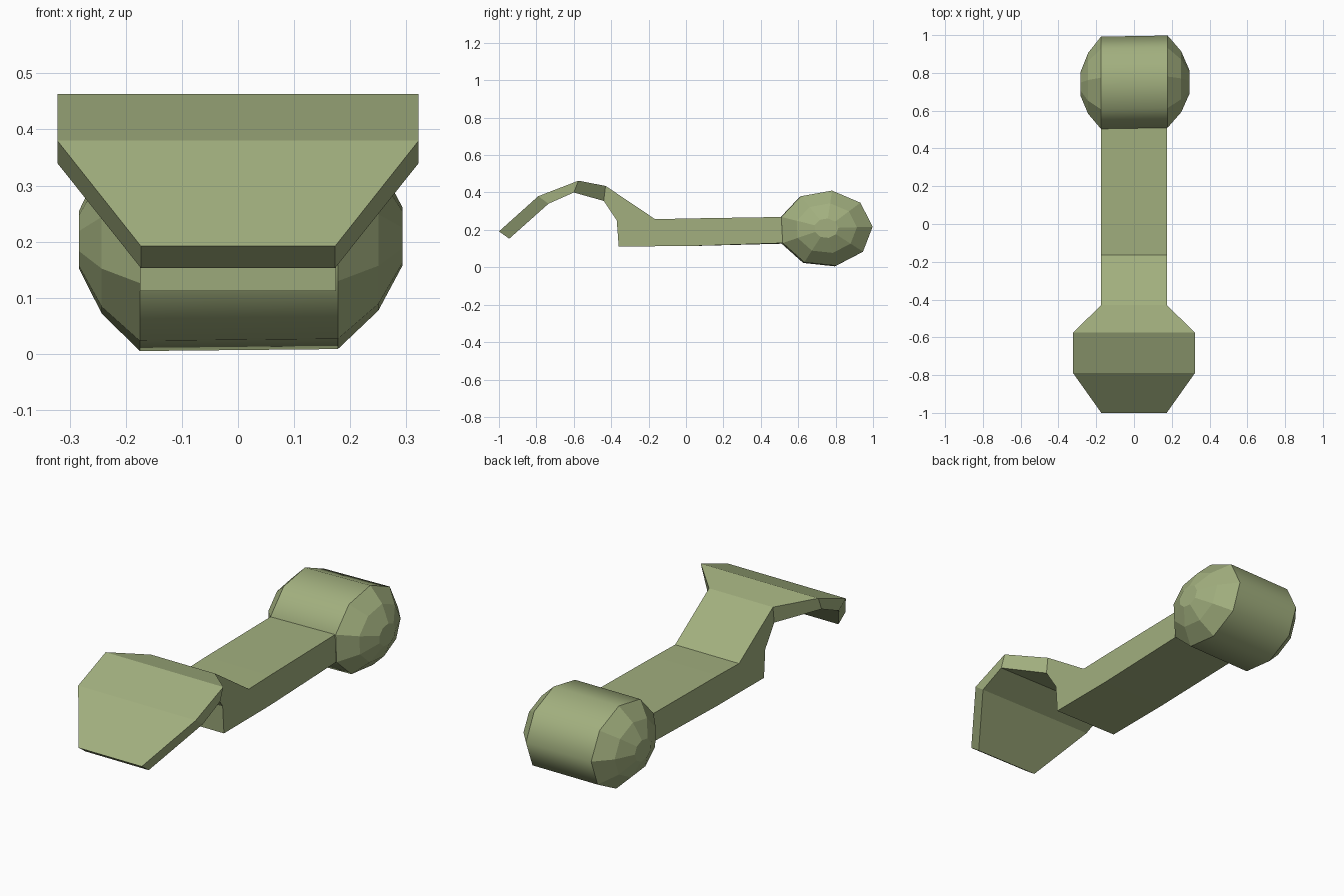
import bpy, bmesh
from math import sin, cos, radians

if "Cube" in bpy.data.objects:
    bpy.data.objects.remove(bpy.data.objects["Cube"])

mat = bpy.data.materials.new("olive")
mat.diffuse_color = (0.36, 0.43, 0.21, 1)
mat.use_nodes = True
mat.node_tree.nodes["Principled BSDF"].inputs["Base Color"].default_value = mat.diffuse_color


def finish(name, bm):
    bmesh.ops.recalc_face_normals(bm, faces=bm.faces[:])
    mesh = bpy.data.meshes.new(name)
    bm.to_mesh(mesh)
    bm.free()
    mesh.materials.append(mat)
    obj = bpy.data.objects.new(name, mesh)
    bpy.context.collection.objects.link(obj)
    return obj


def loft(bm, rings):
    """Join consecutive rings of vertices with quads."""
    strips = []
    for a, b in zip(rings, rings[1:]):
        n = len(a)
        strips.append([bm.faces.new((a[i], a[(i + 1) % n], b[(i + 1) % n], b[i]))
                       for i in range(n)])
    return strips


SIDES = 9


def knob_point(i, x, scale=1.0):
    """Point on the slightly skewed nine-sided knob."""
    a = radians(2.5 + 360 / SIDES * i)
    return (x, 0.745 + 0.25 * scale * cos(a) + 0.017 * x,
            0.206 + 0.204 * scale * sin(a) + 0.01 * x)


# Knob: smooth barrel with faceted domed ends
bm = bmesh.new()
profile = [(-0.283, 0.26), (-0.243, 0.66), (-0.175, 1.0),
           (0.178, 1.0), (0.25, 0.66), (0.293, 0.26)]
rings = [[bm.verts.new(knob_point(i, x, s)) for i in range(SIDES)] for x, s in profile]
strips = loft(bm, rings)
for end in (rings[0], rings[-1]):
    bm.faces.new(end)
for f in strips[2]:
    f.smooth = True
for ring in rings[2:4]:
    for i in range(SIDES):
        bm.edges.get((ring[i], ring[(i + 1) % SIDES])).smooth = False
finish("end_knob", bm)

# Handle and curved blade: sections of (top y, z), (bottom y, z), half width
sections = [
    ((-1.0, 0.192), (-0.945, 0.153), 0.173),
    ((-0.79, 0.38), (-0.735, 0.34), 0.322),
    ((-0.575, 0.463), (-0.60, 0.40), 0.322),
    ((-0.43, 0.435), (-0.44, 0.355), 0.175),
    ((-0.30, 0.348), (-0.37, 0.25), 0.175),
    ((-0.165, 0.257), (-0.36, 0.112), 0.175),
    ((0.0, 0.261), (0.0, 0.113), 0.175),
]
bm = bmesh.new()
rings = []
for (ty, tz), (by, bz), w in sections:
    rings.append([bm.verts.new(p) for p in
                  ((-w, ty, tz), (w, ty, tz), (w, by, bz), (-w, by, bz))])
# The handle ends on the knob's front facet
rings.append([bm.verts.new(p) for p in
              (knob_point(4, -0.175), knob_point(4, 0.175),
               knob_point(5, 0.175), knob_point(5, -0.175))])
loft(bm, rings)
bm.faces.new(rings[0])
finish("handle_and_blade", bm)
